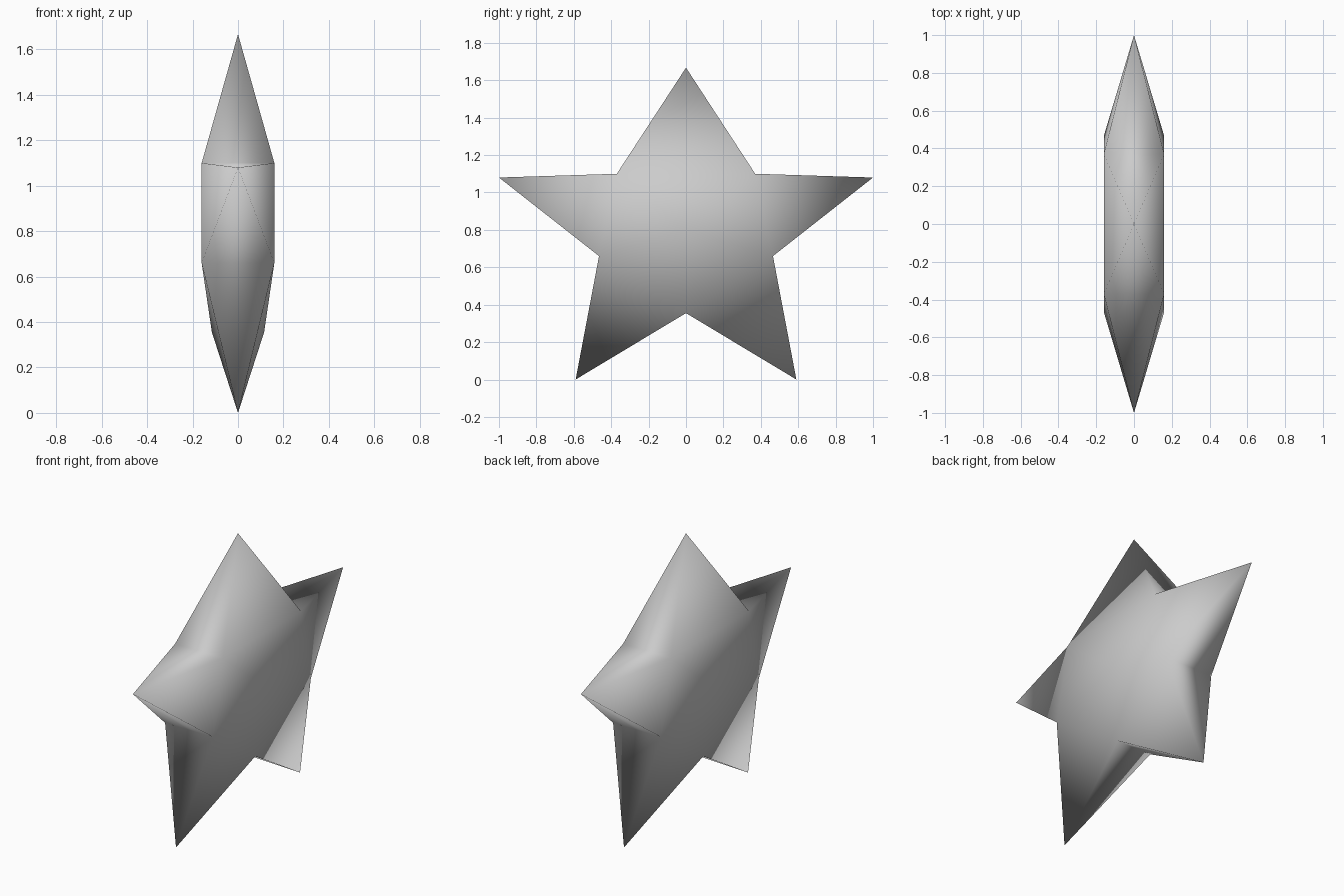
import bpy
import bmesh

cube = bpy.data.objects.get("Cube")
if cube:
    bpy.data.objects.remove(cube, do_unlink=True)

# Half outline of the star as (y, z, half thickness), from top tip to bottom notch
half = [(0, 1.667, 0), (0.37, 1.10, 0.16), (1, 1.08, 0),
        (0.465, 0.66, 0.16), (0.59, 0, 0), (0, 0.355, 0.115)]
outline = half + [(-y, z, t) for y, z, t in reversed(half[1:-1])]
count = len(outline)

# One vertex at each tip, a pair of vertices at each notch
bm = bmesh.new()
rims = []
for y, z, t in outline:
    first = bm.verts.new((t, y, z))
    rims.append((first, bm.verts.new((-t, y, z)) if t else first))

# Domed front and back: five points around a shallow hub
for side, hub_x in enumerate((0.16, -0.16)):
    hub = bm.verts.new((hub_x, 0, 0.80))
    for i in range(1, count, 2):
        a, b = rims[i][side], rims[(i + 2) % count][side]
        bm.faces.new((hub, a, b))
        bm.faces.new((a, rims[(i + 1) % count][side], b))

# Notch walls that join the two sides
for i in range(1, count, 2):
    for tip in (rims[i - 1][0], rims[(i + 1) % count][0]):
        bm.faces.new((rims[i][0], rims[i][1], tip))

bmesh.ops.recalc_face_normals(bm, faces=bm.faces)
for face in bm.faces:
    face.smooth = True
mesh = bpy.data.meshes.new("star")
bm.to_mesh(mesh)
bm.free()

# Plain grey surface
grey = bpy.data.materials.new("light_grey")
grey.use_nodes = True
colour = (0.6, 0.6, 0.6, 1)
grey.diffuse_color = colour
grey.node_tree.nodes["Principled BSDF"].inputs["Base Color"].default_value = colour
mesh.materials.append(grey)

star = bpy.data.objects.new("star", mesh)
bpy.context.collection.objects.link(star)
